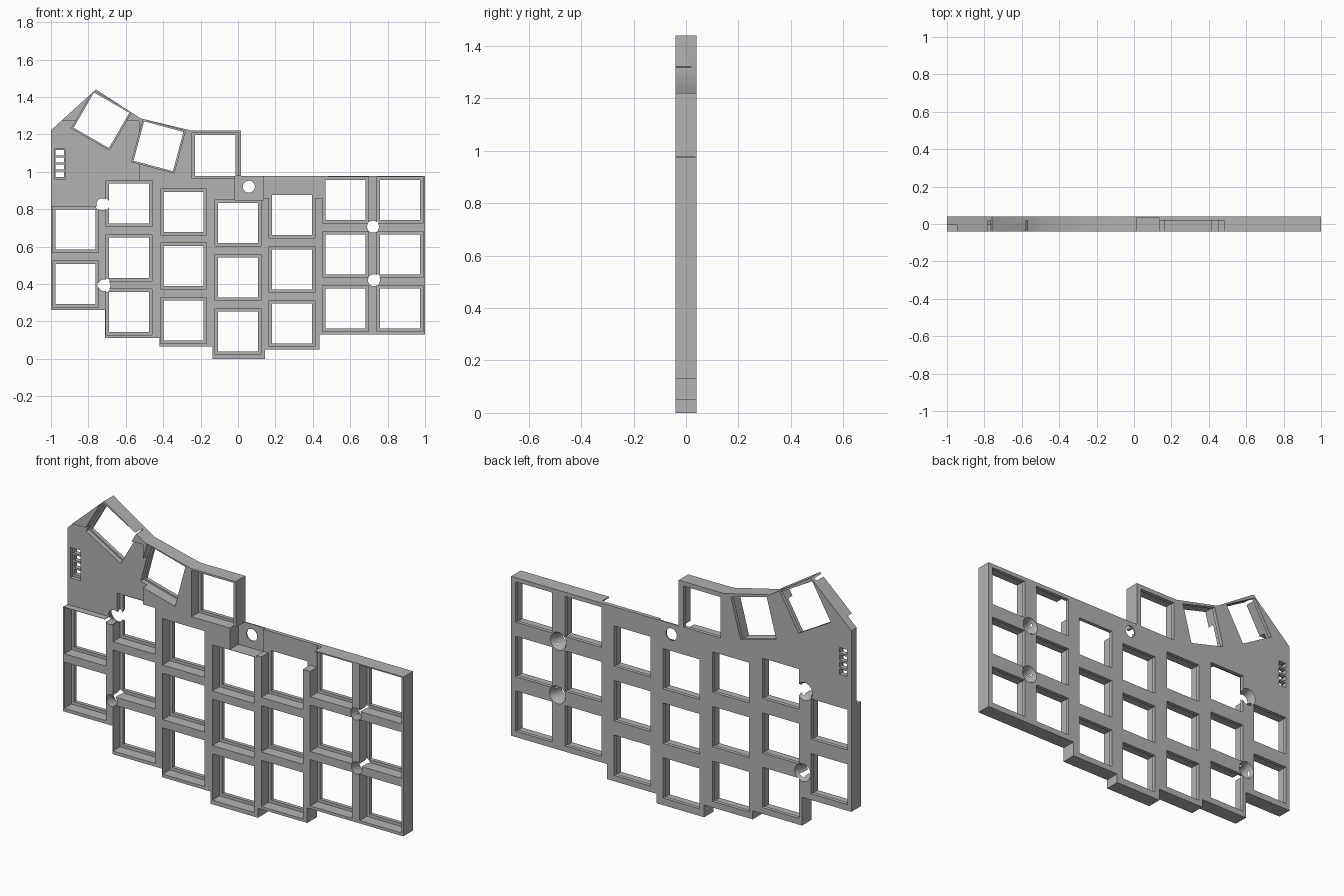
import bpy, bmesh, math
from mathutils import Matrix, Vector

if "Cube" in bpy.data.objects:
    bpy.data.objects.remove(bpy.data.objects["Cube"], do_unlink=True)

BACK, FRONT = 0.04, -0.04
PITCH, HOLE, POCKET = 0.29, 0.214, 0.246

grey = bpy.data.materials.new("plain grey")
grey.use_nodes = True
grey.diffuse_color = (0.45, 0.45, 0.45, 1)
grey.node_tree.nodes["Principled BSDF"].inputs["Base Color"].default_value = grey.diffuse_color


def make_object(name, bm):
    bmesh.ops.recalc_face_normals(bm, faces=bm.faces)
    mesh = bpy.data.meshes.new(name)
    bm.to_mesh(mesh)
    bm.free()
    ob = bpy.data.objects.new(name, mesh)
    bpy.context.collection.objects.link(ob)
    return ob


def add_box(bm, x, z, w, h, y0, y1, turn=0):
    m = (Matrix.Translation((x, (y0 + y1) / 2, z)) @ Matrix.Rotation(math.radians(turn), 4, "Y")
         @ Matrix.Diagonal((w, y1 - y0, h, 1)))
    bmesh.ops.create_cube(bm, size=1, matrix=m)


def add_span(bm, x0, x1, z0, z1, y0, y1):
    add_box(bm, (x0 + x1) / 2, (z0 + z1) / 2, x1 - x0, z1 - z0, y0, y1)


def add_cone(bm, x, z, r_front, r_back, y0, y1):
    m = Matrix.Translation((x, (y0 + y1) / 2, z)) @ Matrix.Rotation(math.radians(-90), 4, "X")
    bmesh.ops.create_cone(bm, cap_ends=True, segments=32, radius1=r_front, radius2=r_back,
                          depth=y1 - y0, matrix=m)


def cut(target, name, bm):
    cutter = make_object(name, bm)
    cutter.hide_render = True
    mod = target.modifiers.new(name, "BOOLEAN")
    mod.operation, mod.solver, mod.object = "DIFFERENCE", "EXACT", cutter
    bpy.context.view_layer.update()
    graph = bpy.context.evaluated_depsgraph_get()
    mesh = bpy.data.meshes.new_from_object(target.evaluated_get(graph))
    target.modifiers.clear()
    target.data = mesh
    bpy.data.objects.remove(cutter, do_unlink=True)


# Stepped outline of the case, extruded through its depth
outline = [(-1, .26), (-.71, .26), (-.71, .11), (-.42, .11), (-.42, .065), (-.135, .065),
           (-.135, 0), (.145, 0), (.145, .05), (.435, .05), (.435, .13), (1, .13),
           (1, .977), (.015, .977), (.015, 1.22), (-.25, 1.22), (-.52, 1.285),
           (-.76, 1.44), (-1, 1.222)]
bm = bmesh.new()
face = bm.faces.new([bm.verts.new((x, FRONT, z)) for x, z in outline])
ext = bmesh.ops.extrude_face_region(bm, geom=[face])
bmesh.ops.translate(bm, vec=Vector((0, BACK - FRONT, 0)),
                    verts=[v for v in ext["geom"] if isinstance(v, bmesh.types.BMVert)])
case = make_object("keyboard_case", bm)

# Key columns: centre x, lowest key z, key count
columns = [(-.87, .40, 2), (-.584, .25, 3), (-.292, .205, 3), (0, .145, 3),
           (.288, .188, 3), (.575, .268, 3), (.866, .268, 3)]
keys = [(x, z + i * PITCH, 0, HOLE, POCKET) for x, z, n in columns for i in range(n)]
# Thumb keys fan out along the top
keys += [(-.122, 1.087, 0, .218, POCKET), (-.425, 1.136, 15, .218, .234),
         (-.73, 1.275, 30, .218, .234)]

# Wide front pockets leave a thin lip around each switch hole
pockets, holes = bmesh.new(), bmesh.new()
for x, z, turn, hole, pocket in keys:
    add_box(pockets, x, z, pocket, pocket, -.1, .02, turn)
    add_box(holes, x, z, hole, hole, -.11, .1, turn)
cut(case, "pocket_cutter", pockets)
cut(case, "switch_hole_cutter", holes)

# Recess for the controller board, and thin areas by the upper edge
recesses = bmesh.new()
add_span(recesses, -1.1, -.53, .815, 1.27, -.12, -.005)
add_span(recesses, .12, .48, .86, 1.1, -.12, .0185)
cut(case, "recess_cutter", recesses)
bm = bmesh.new()
add_span(bm, -.02, .137, .85, .976 + .1, -.13, .033)
# keep the thumb key frame above the thin area
for v in bm.verts:
    if v.co.z > 1:
        v.co.z = .9775
cut(case, "thin_pad_cutter", bm)

# Screw holes countersunk from the back, with one plain hole in the thin pad
screws, sinks = bmesh.new(), bmesh.new()
for x, z in [(-.725, .826), (-.714, .393), (.722, .706), (.727, .42)]:
    add_cone(screws, x, z, .032, .032, -.14, .14)
    add_cone(sinks, x, z, .03, .048, 0, .042)
add_cone(screws, .058, .92, .032, .032, -.14, .14)
cut(case, "screw_cutter", screws)
cut(case, "countersink_cutter", sinks)

# Connector pocket with four pin slots
bm = bmesh.new()
add_span(bm, -.982, -.923, .96, 1.122, -.1, .015)
cut(case, "connector_cutter", bm)
slots = bmesh.new()
for i in range(4):
    add_box(slots, -.952, .987 + i * .038, .045, .028, -.15, .15)
cut(case, "pin_slot_cutter", slots)

case.data.materials.clear()
case.data.materials.append(grey)
for p in case.data.polygons:
    p.material_index = 0
bpy.context.view_layer.objects.active = case
case.select_set(True)
bpy.ops.object.shade_smooth_by_angle(angle=math.radians(30))
